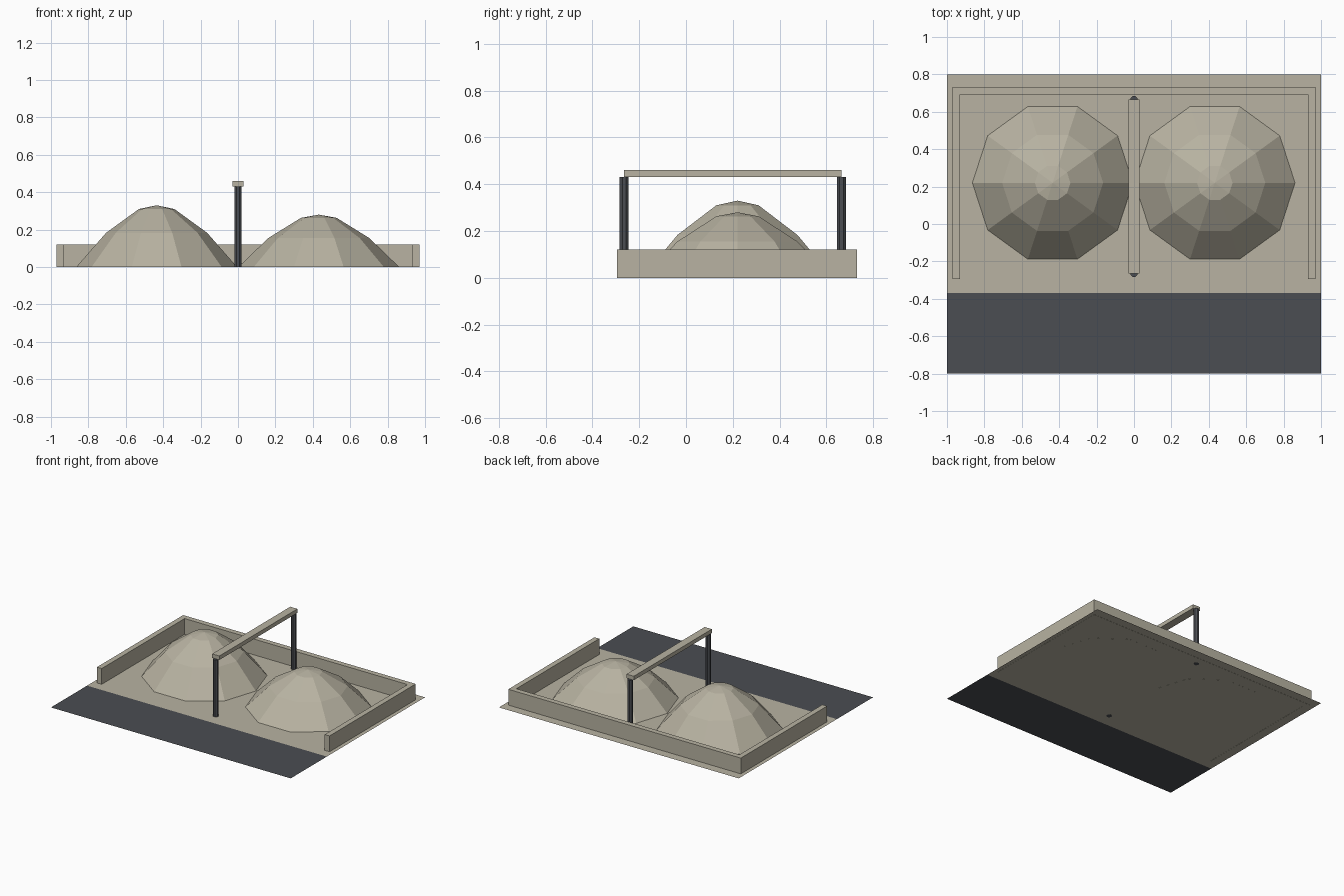
import bpy, bmesh, math
from mathutils import Matrix

if "Cube" in bpy.data.objects:
    bpy.data.objects.remove(bpy.data.objects["Cube"])


def material(name, rgb):
    m = bpy.data.materials.new(name)
    m.diffuse_color = (*rgb, 1)
    m.use_nodes = True
    m.node_tree.nodes["Principled BSDF"].inputs["Base Color"].default_value = m.diffuse_color
    return m


CONCRETE = material("pale_concrete", (0.48, 0.45, 0.36))
DARK = material("dark_grey", (0.07, 0.075, 0.085))


def finish(name, bm, mat):
    me = bpy.data.meshes.new(name)
    bm.to_mesh(me)
    bm.free()
    me.materials.append(mat)
    ob = bpy.data.objects.new(name, me)
    bpy.context.collection.objects.link(ob)
    return ob


def prism(name, outline, z0, z1, mat):
    """Flat outline (counter-clockwise), extruded upward when z1 > z0."""
    bm = bmesh.new()
    face = bm.faces.new([bm.verts.new((x, y, z0)) for x, y in outline])
    if z1 > z0:
        ext = bmesh.ops.extrude_face_region(bm, geom=[face], use_keep_orig=True)
        verts = [g for g in ext["geom"] if isinstance(g, bmesh.types.BMVert)]
        bmesh.ops.translate(bm, verts=verts, vec=(0, 0, z1 - z0))
        bmesh.ops.recalc_face_normals(bm, faces=bm.faces)
    return finish(name, bm, mat)


def rect(x0, x1, y0, y1):
    return [(x0, y0), (x1, y0), (x1, y1), (x0, y1)]


def dome(name, x, y, profile, sides=10):
    """Faceted heap: stacked rings closed by an apex."""
    bm = bmesh.new()
    rings = []
    for r, z in profile[:-1]:
        rings.append([bm.verts.new((x + r * math.cos(a), y + r * math.sin(a), z))
                      for a in (2 * math.pi * i / sides for i in range(sides))])
    apex = bm.verts.new((x, y, profile[-1][1]))
    for i in range(sides):
        j = (i + 1) % sides
        for lo, hi in zip(rings, rings[1:]):
            bm.faces.new((lo[i], lo[j], hi[j], hi[i]))
        bm.faces.new((rings[-1][i], rings[-1][j], apex))
    bm.faces.new(rings[0][::-1])
    return finish(name, bm, CONCRETE)


# Ground: pale yard and dark strip in front
prism("yard_floor", rect(-1, 1, -0.37, 0.8), 0.001, 0.001, CONCRETE)
prism("front_road", rect(-1, 1, -0.8, -0.37), 0.001, 0.001, DARK)

# U-shaped low wall, open toward the front
prism("low_wall", [(-0.97, -0.295), (-0.93, -0.295), (-0.93, 0.692), (0.93, 0.692),
                   (0.93, -0.295), (0.97, -0.295), (0.97, 0.732), (-0.97, 0.732)],
      0, 0.12, CONCRETE)

# Two heaps of different height
dome("left_heap", -0.435, 0.22, [(0.43, 0), (0.27, 0.183), (0.095, 0.31), (0, 0.33)])
dome("right_heap", 0.432, 0.22, [(0.43, 0), (0.27, 0.155), (0.095, 0.263), (0, 0.28)])

# Posts and overhead beam
for name, y in (("front_post", -0.265), ("back_post", 0.665)):
    bm = bmesh.new()
    bmesh.ops.create_cone(bm, cap_ends=True, segments=8, radius1=0.02, radius2=0.02,
                          depth=0.43, matrix=Matrix.Translation((0, y, 0.215))
                          @ Matrix.Rotation(math.pi / 8, 4, 'Z'))
    finish(name, bm, DARK)
prism("overhead_beam", rect(-0.03, 0.03, -0.265, 0.665), 0.43, 0.46, CONCRETE)
